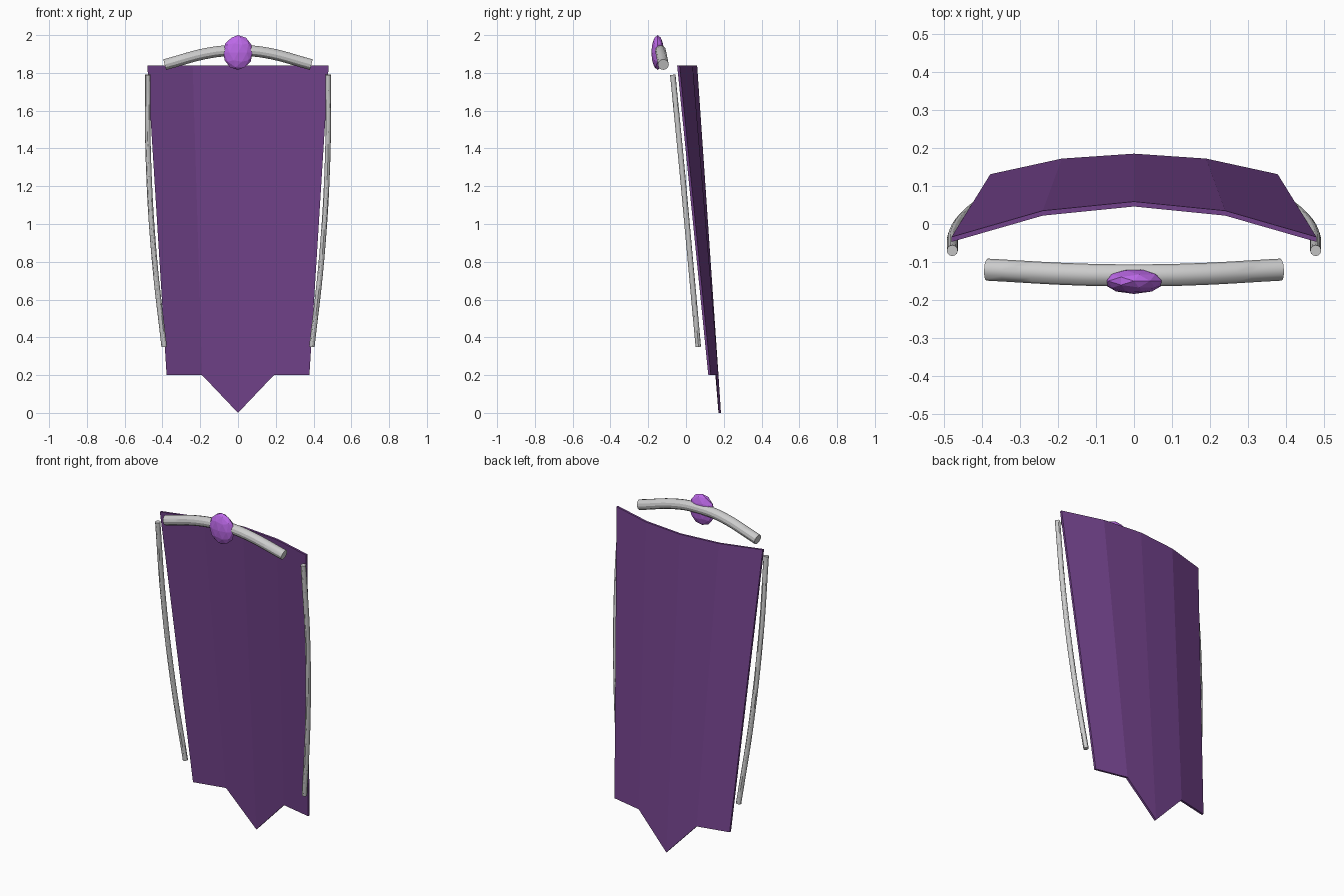
import bpy, bmesh

if "Cube" in bpy.data.objects:
    bpy.data.objects.remove(bpy.data.objects["Cube"])


def material(name, rgb):
    m = bpy.data.materials.new(name)
    m.diffuse_color = (*rgb, 1)
    m.use_nodes = True
    m.node_tree.nodes["Principled BSDF"].inputs["Base Color"].default_value = m.diffuse_color
    return m


def add_object(name, data, mat=None):
    ob = bpy.data.objects.new(name, data)
    bpy.context.collection.objects.link(ob)
    if mat:
        data.materials.append(mat)
    return ob


def tube(name, points, radius):
    """Round capped rod swept along a smooth path, converted to a mesh."""
    cu = bpy.data.curves.new(name, 'CURVE')
    cu.dimensions = '3D'
    cu.bevel_depth = radius
    cu.bevel_resolution = 4
    cu.use_fill_caps = True
    cu.resolution_u = 6
    sp = cu.splines.new('BEZIER')
    sp.bezier_points.add(len(points) - 1)
    for bp, p in zip(sp.bezier_points, points):
        bp.co = p
        bp.handle_left_type = bp.handle_right_type = 'AUTO'
    ob = add_object(name, cu)
    bpy.ops.object.select_all(action='DESELECT')
    ob.select_set(True)
    bpy.context.view_layer.objects.active = ob
    bpy.ops.object.convert(target='MESH')
    bpy.ops.object.shade_smooth_by_angle()


# Cape cloth: four folded panels with a pointed hem
top = [(-.48, -.047, 1.84), (-.24, .022, 1.84), (0, .046, 1.84),
       (.24, .022, 1.84), (.48, -.047, 1.84)]
hem = [(-.378, .118, .2), (-.19, .159, .2), (0, .172, 0),
       (.19, .159, .2), (.378, .118, .2)]
bm = bmesh.new()
upper = [bm.verts.new(p) for p in top]
lower = [bm.verts.new(p) for p in hem]
for i in range(4):
    bm.faces.new((lower[i], lower[i + 1], upper[i + 1], upper[i]))
# Thickness is pushed straight back so the hem and top stay level
ret = bmesh.ops.extrude_face_region(bm, geom=bm.faces[:])
for v in ret['geom']:
    if isinstance(v, bmesh.types.BMVert):
        v.co.y += .013
bmesh.ops.recalc_face_normals(bm, faces=bm.faces[:])
# extrude_face_region removes the source faces, so close the front again
if not all(e.is_manifold for e in bm.edges):
    for i in range(4):
        bm.faces.new((lower[i], lower[i + 1], upper[i + 1], upper[i]))
    bmesh.ops.recalc_face_normals(bm, faces=bm.faces[:])
me = bpy.data.meshes.new('cape_cloth')
bm.to_mesh(me)
bm.free()
add_object('cape_cloth', me, material('purple_cloth', (.17, .055, .26)))

# Edge trims, mirrored left and right
for side, s in (('left', -1), ('right', 1)):
    tube(side + '_edge_trim', [(s * .478, -.07, 1.79), (s * .474, -.025, 1.33),
         (s * .443, .022, .82), (s * .391, .065, .35)], .0145)

# Collar bar
tube('collar_bar', [(-.387, -.12, 1.844), (-.14, -.133, 1.908), (0, -.135, 1.918),
     (.14, -.133, 1.908), (.387, -.12, 1.844)], .029)

# Faceted clasp gem
bm = bmesh.new()
bmesh.ops.create_icosphere(bm, subdivisions=2, radius=1)
for v in bm.verts:
    v.co = (v.co.x * .08, v.co.y * .034 - .15, v.co.z * .092 + 1.908)
me = bpy.data.meshes.new('clasp_gem')
bm.to_mesh(me)
bm.free()
add_object('clasp_gem', me, material('violet_gem', (.5, .14, .8)))
